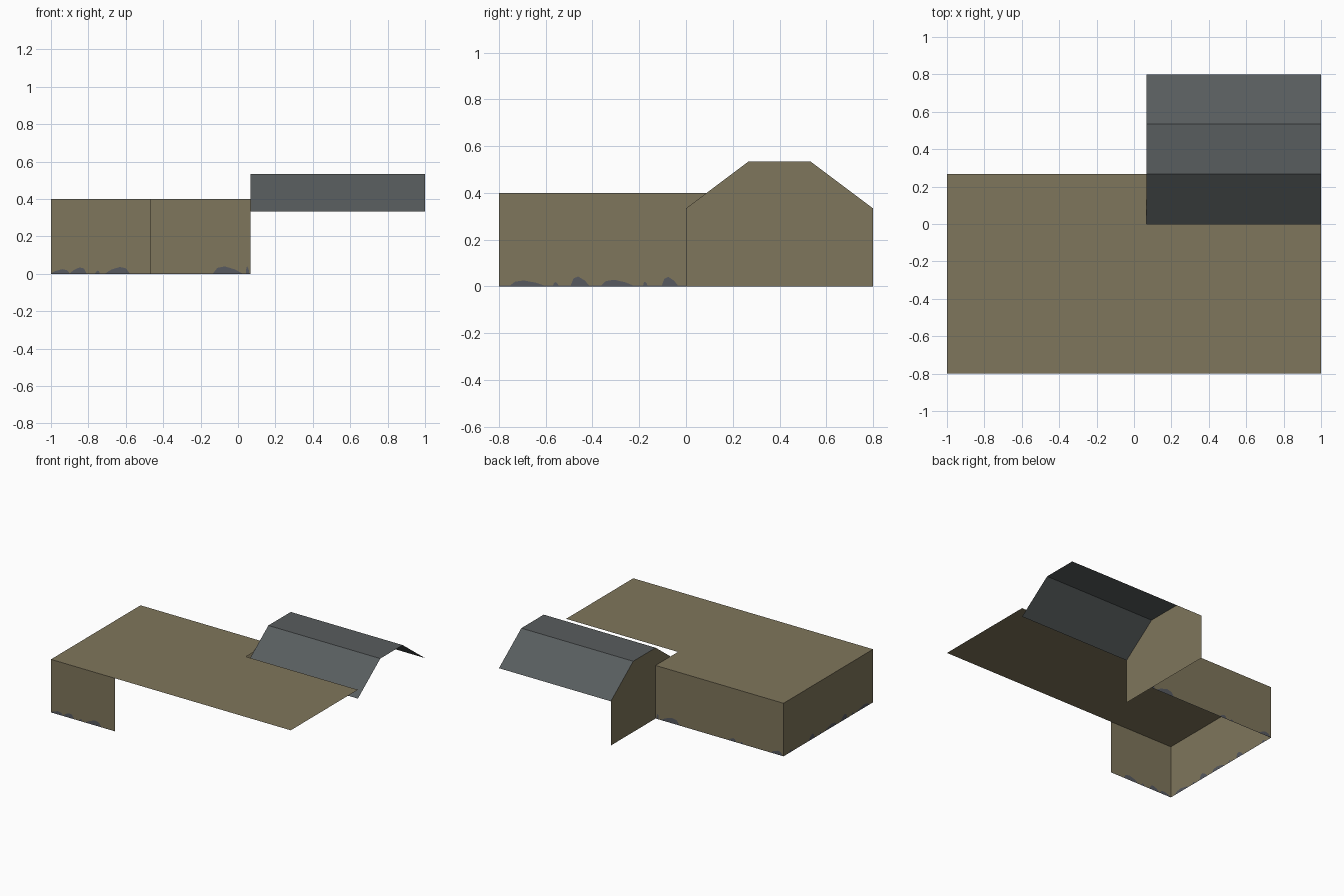
import bpy

if "Cube" in bpy.data.objects:
    bpy.data.objects.remove(bpy.data.objects["Cube"])

U = 1 / 15  # building module


def material(name, rgb):
    m = bpy.data.materials.new(name)
    m.diffuse_color = (*rgb, 1)
    m.use_nodes = True
    m.node_tree.nodes["Principled BSDF"].inputs["Base Color"].default_value = m.diffuse_color
    return m


PLASTER = material("tan plaster", (0.212, 0.180, 0.106))
ROOF = material("slate grey roof", (0.098, 0.109, 0.112))
GRIME = material("grey grime", (0.095, 0.100, 0.115))


def sheet(name, verts, faces, mats, indices=None):
    me = bpy.data.meshes.new(name)
    me.from_pydata(verts, [], faces)
    for m in mats:
        me.materials.append(m)
    for p, i in zip(me.polygons, indices or [0] * len(faces)):
        p.material_index = i
    ob = bpy.data.objects.new(name, me)
    bpy.context.collection.objects.link(ob)
    return ob


def wall(name, start, end, height, patches):
    """Thin wall with a grimy foot; patches are (from, to, height) in distance along the wall."""
    length = ((end[0] - start[0]) ** 2 + (end[1] - start[1]) ** 2) ** 0.5
    low = 0.003
    prof = [(0, low)]
    for a, b, h in patches:
        w = b - a
        prof += [(a + 0.001, low), (a + 0.25 * w, h * 0.6), (a + 0.6 * w, h),
                 (a + 0.85 * w, h * 0.8), (b, low)]
    prof.append((length, low))
    verts, faces, idx = [], [], []
    for d, h in prof:
        x = start[0] + (end[0] - start[0]) * d / length
        y = start[1] + (end[1] - start[1]) * d / length
        verts += [(x, y, 0), (x, y, h), (x, y, height)]
    for i in range(len(prof) - 1):
        a, b = 3 * i, 3 * i + 3
        faces += [(a, b, b + 1, a + 1), (a + 1, b + 1, b + 2, a + 2)]
        idx += [1, 0]
    return sheet(name, verts, faces, [PLASTER, GRIME], idx)


X0, X1, XG = -1.0, 1.0, U          # left, right, gable plane
Y0, YB, YE = -0.8, 4 * U, 0.8      # front, back wall, rear eave
H = 6 * U                          # flat roof height

# Flat roof: wide front strip plus rear-left block
sheet("flat_roof",
      [(X0, Y0, H), (X1, Y0, H), (X1, 0, H), (XG, 0, H), (XG, YB, H), (X0, YB, H)],
      [(0, 1, 2, 3, 4, 5)], [PLASTER])

# Walls under the flat roof
wall("front_wall", (X0, Y0), (-7 * U, Y0), H,
     [(0.0, 0.10, 0.025), (0.10, 0.19, 0.035), (0.235, 0.26, 0.018), (0.29, 0.42, 0.037)])
wall("back_wall", (XG, YB), (X0, YB), H,
     [(0.005, 0.025, 0.04), (0.045, 0.20, 0.04), (0.61, 0.67, 0.025),
      (0.70, 0.73, 0.015), (0.96, 1.06, 0.03)])
wall("left_wall", (X0, YB), (X0, Y0), H,
     [(0.06, 0.10, 0.02), (0.30, 0.37, 0.04), (0.43, 0.45, 0.02), (0.49, 0.63, 0.028),
      (0.68, 0.76, 0.042), (0.81, 0.835, 0.018), (0.87, 1.02, 0.025)])

# Gable wall and folded roof share one profile (y, z)
profile = [(0, 5 * U), (4 * U, 8 * U), (8 * U, 8 * U), (YE, 5 * U)]
outline = [(0, 0)] + profile + [(YE, 0)]
sheet("gable_wall", [(XG, y, z) for y, z in outline], [tuple(reversed(range(6)))], [PLASTER])
sheet("folded_roof",
      [(x, y, z) for y, z in profile for x in (XG, X1)],
      [(2 * i, 2 * i + 1, 2 * i + 3, 2 * i + 2) for i in range(3)], [ROOF])
